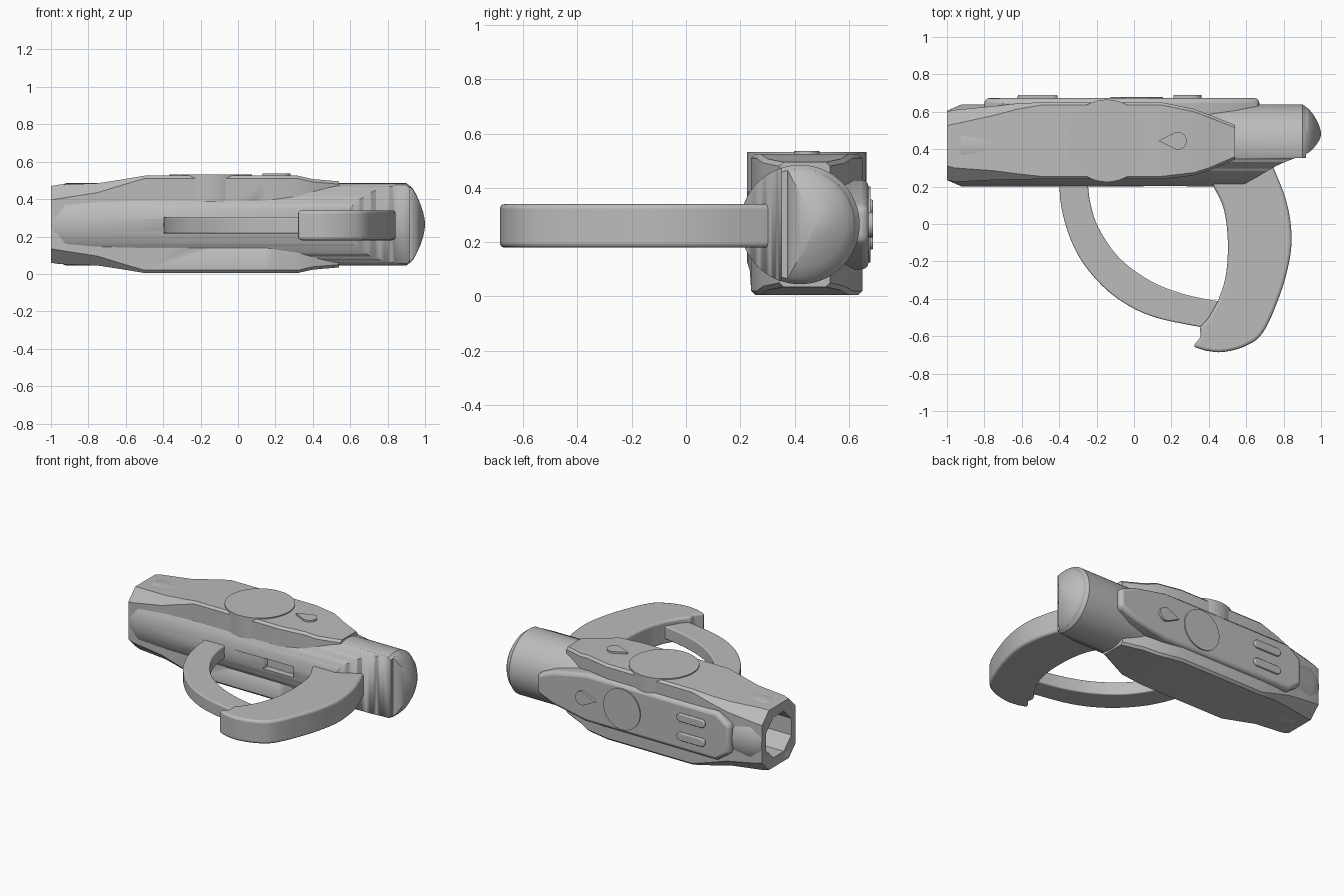
import bpy, bmesh, math
from mathutils import Vector

if "Cube" in bpy.data.objects:
    bpy.data.objects.remove(bpy.data.objects["Cube"])

CY, CZ = 0.42, 0.265      # axis of the barrel

grey = bpy.data.materials.new("plain_grey")
grey.use_nodes = True
grey.diffuse_color = (0.5, 0.5, 0.5, 1)
grey.node_tree.nodes["Principled BSDF"].inputs["Base Color"].default_value = (0.5, 0.5, 0.5, 1)


def loft(name, sections, bevel=0, angle=30):
    """Skin a list of equal-length rings and close both ends."""
    bm = bmesh.new()
    rings = [[bm.verts.new(p) for p in ring] for ring in sections]
    n = len(rings[0])
    for a, b in zip(rings, rings[1:]):
        for i in range(n):
            j = (i + 1) % n
            bm.faces.new((a[i], a[j], b[j], b[i]))
    bm.faces.new(rings[0][::-1])
    bm.faces.new(rings[-1])
    bmesh.ops.recalc_face_normals(bm, faces=bm.faces)
    mesh = bpy.data.meshes.new(name)
    bm.to_mesh(mesh)
    bm.free()
    ob = bpy.data.objects.new(name, mesh)
    bpy.context.collection.objects.link(ob)
    mesh.materials.append(grey)
    bpy.ops.object.select_all(action='DESELECT')
    ob.select_set(True)
    bpy.context.view_layer.objects.active = ob
    bpy.ops.object.shade_smooth_by_angle(angle=math.radians(angle))
    if bevel:
        mod = ob.modifiers.new("soft_edges", 'BEVEL')
        mod.width, mod.segments, mod.limit_method = bevel, 3, 'ANGLE'
        mod.angle_limit = math.radians(35)
    return ob


def slab(name, outline, low, high, axis='Z', bevel=0):
    """Extrude an outline along z (outline in x, y) or along y (outline in x, z)."""
    put = (lambda u, v, h: (u, v, h)) if axis == 'Z' else (lambda u, v, h: (u, h, v))
    return loft(name, [[put(u, v, h) for u, v in outline] for h in (low, high)], bevel)


def arc(cx, cy, r, start=0, end=360, n=48):
    full = end - start == 360
    angles = [math.radians(start + (end - start) * i / (n if full else n - 1)) for i in range(n)]
    return [(cx + r * math.cos(a), cy + r * math.sin(a)) for a in angles]


def spline(points, steps=5):
    """Smooth open curve through the points."""
    p = [Vector(q) for q in points]
    p = [2 * p[0] - p[1]] + p + [2 * p[-1] - p[-2]]
    out = []
    for a, b, c, d in zip(p, p[1:], p[2:], p[3:]):
        for i in range(steps):
            t = i / steps
            out.append((b * 2 + (c - a) * t + (a * 2 - b * 5 + c * 4 - d) * t * t
                        + (b * 3 - a - c * 3 + d) * t ** 3) / 2)
    return [tuple(q) for q in out] + [tuple(points[-1])]


def cut(target, cutter):
    cutter.hide_render = True
    cutter.hide_set(True)
    mod = target.modifiers.new("cut", 'BOOLEAN')
    mod.operation, mod.solver, mod.object = 'DIFFERENCE', 'EXACT', cutter


def drop(cx, cy, r, tip):
    return [(cx - tip, cy)] + arc(cx, cy, r, -115, 115, 20)


# Barrel core, chamfered at the nose and the rear
core = loft("barrel_core", [[(x, y, z) for y, z in arc(CY, CZ, r, n=64)] for x, r in
            ((-1, 0.185), (-0.92, 0.22), (0.9, 0.22), (0.92, 0.205))])

# Faceted outer shell: x, front y, back y, half height, chamfer
rings = []
for x, y0, y1, h, c in ((-1, 0.235, 0.6, 0.205, 0.075), (-0.96, 0.225, 0.61, 0.212, 0.075),
                        (-0.75, 0.235, 0.63, 0.22, 0.05), (-0.62, 0.238, 0.645, 0.24, 0.03),
                        (-0.5, 0.24, 0.65, 0.26, 0.015), (0.15, 0.24, 0.65, 0.26, 0.015),
                        (0.32, 0.26, 0.615, 0.26, 0.015), (0.4, 0.285, 0.585, 0.242, 0.015),
                        (0.54, 0.345, 0.53, 0.23, 0.015)):
    z0, z1 = CZ - h, CZ + h
    rings.append([(x, y, z) for y, z in (
        (y0 + c, z0), (y1 - c, z0), (y1, z0 + c), (y1, z1 - c),
        (y1 - c, z1), (y0 + c, z1), (y0, z1 - c), (y0, z0 + c))])
shell = loft("outer_shell", rings, angle=20)

# Hollow nose
bore = loft("nose_bore", [[(x, y, z) for y, z in arc(CY, CZ, 0.15, 22.5, 382.5, 8)]
                          for x in (-1.1, -0.75)])
cut(core, bore)
cut(shell, bore)

# Scooped flat in front of the rear end
scoop = slab("rear_scoop", spline([(0.54, 0.19), (0.64, 0.24), (0.76, 0.31), (0.86, 0.352)])
             + [(1.1, 0.352), (1.1, 0.0), (0.54, 0.0)], -0.1, 0.7)
cut(core, scoop)

# Small recess on the front of the barrel
recess = slab("front_recess", [(0.05, 0.225), (0.28, 0.225), (0.28, 0.3), (0.05, 0.3)],
              0.1, 0.25, 'Y')
cut(core, recess)
cut(shell, recess)

# D-shaped domed rear cap
half = math.degrees(math.acos((0.375 - CY) / 0.205))
d_ring = arc(CY, CZ, 0.205, -half, half, 48)
loft("rear_cap", [[(x, 0.48 + (y - 0.48) * s, CZ + (z - CZ) * s) for y, z in d_ring]
     for x, s in ((0.9, 1), (0.92, 1), (0.935, 0.93), (0.955, 0.76), (0.975, 0.54),
                  (0.99, 0.32), (0.997, 0.16), (1, 0.03))], angle=40)

# Raised back panel
slab("back_panel", [(-0.8, 0.17), (-0.7, 0.1), (0.3, 0.1), (0.55, 0.15), (0.67, 0.2),
                    (0.67, 0.33), (0.55, 0.38), (0.3, 0.43), (-0.7, 0.43), (-0.8, 0.36)],
     0.55, 0.673, 'Y', 0.025)

# Round pads and drop buttons on top and back
slab("top_pad", arc(-0.145, 0.445, 0.22, n=64), 0.385, 0.532)
slab("top_drop_button", drop(0.235, 0.445, 0.047, 0.105), 0.5, 0.537)
slab("back_pad", arc(0.015, CZ, 0.14, n=64), 0.6, 0.68, 'Y')
slab("back_drop_button", drop(0.315, CZ, 0.047, 0.105), 0.6, 0.69, 'Y')

# Two rounded bars on the back
for i, z in enumerate((0.2, 0.33)):
    slab("back_bar_%d" % (i + 1), arc(-0.435, z, 0.027, -90, 90, 10)
         + arc(-0.595, z, 0.027, 90, 270, 10), 0.6, 0.69, 'Y', 0.006)

# Grip
inner = spline([(0.38, 0.3), (0.42, 0.21), (0.48, 0.08), (0.502, -0.1), (0.49, -0.28), (0.45, -0.41)])
tip = [(0.4, -0.5), (0.35, -0.555), (0.36, -0.6), (0.315, -0.655)]
outer = spline([(0.38, -0.677), (0.47, -0.685), (0.59, -0.655), (0.69, -0.58), (0.78, -0.38),
                (0.83, -0.2), (0.842, -0.05), (0.815, 0.12), (0.75, 0.29), (0.7, 0.38)])
slab("grip", inner + tip + outer, 0.18, 0.34, bevel=0.018)

# Finger guard
guard_out = spline([(-0.4, 0.26), (-0.39, 0.1), (-0.34, -0.08), (-0.25, -0.24), (-0.1, -0.39),
                    (0.1, -0.495), (0.4, -0.56)])
guard_in = spline([(0.5, -0.415), (0.42, -0.408), (0.25, -0.37), (0.08, -0.3), (-0.08, -0.18),
                   (-0.19, -0.02), (-0.235, 0.12), (-0.25, 0.26)])
slab("finger_guard", guard_out + guard_in, 0.215, 0.305, bevel=0.018)
